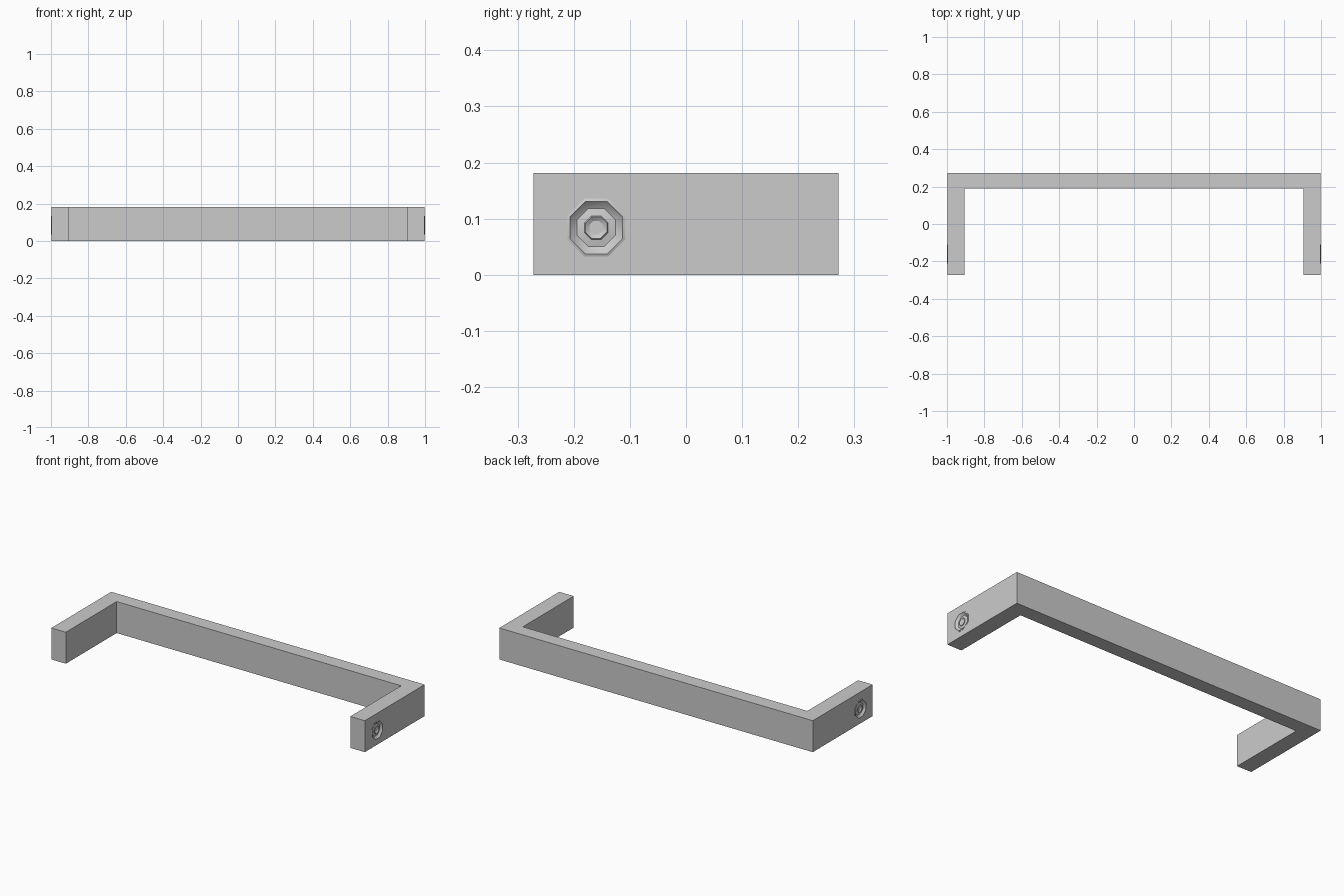
import bpy, bmesh, math

if "Cube" in bpy.data.objects:
    bpy.data.objects.remove(bpy.data.objects["Cube"])

OUT, IN = 0.997, 0.905      # outer and inner x of the arms
FRONT, BACK, INNER = -0.272, 0.272, 0.19
HEIGHT = 0.181
BY, BZ = -0.16, 0.084       # bolt centre


def make(name, bm):
    bmesh.ops.recalc_face_normals(bm, faces=bm.faces)
    me = bpy.data.meshes.new(name)
    bm.to_mesh(me)
    bm.free()
    ob = bpy.data.objects.new(name, me)
    bpy.context.collection.objects.link(ob)
    return ob


def octagon_lathe(name, profile, side):
    """Closed octagonal solid along x from (apothem, x) pairs."""
    bm = bmesh.new()
    rings = []
    for a, x in profile:
        r = a / math.cos(math.pi / 8)
        rings.append([bm.verts.new((side * x,
                                    BY + r * math.cos(math.pi / 8 + k * math.pi / 4),
                                    BZ + r * math.sin(math.pi / 8 + k * math.pi / 4)))
                      for k in range(8)])
    for p, q in zip(rings, rings[1:]):
        for k in range(8):
            j = (k + 1) % 8
            bm.faces.new((p[k], p[j], q[j], q[k]))
    bm.faces.new(rings[0])
    bm.faces.new(rings[-1])
    return make(name, bm)


# U-shaped bar extruded from its plan outline
bm = bmesh.new()
outline = [(-OUT, FRONT), (-IN, FRONT), (-IN, INNER), (IN, INNER),
           (IN, FRONT), (OUT, FRONT), (OUT, BACK), (-OUT, BACK)]
face = bm.faces.new([bm.verts.new((x, y, 0)) for x, y in outline])
ext = bmesh.ops.extrude_face_region(bm, geom=[face])
bmesh.ops.translate(bm, vec=(0, 0, HEIGHT),
                    verts=[v for v in ext["geom"] if isinstance(v, bmesh.types.BMVert)])
bar = make("bumper_bar", bm)

# Countersunk seats and octagonal bolt heads on both arm ends
for side, label in ((-1, "left"), (1, "right")):
    cutter = octagon_lathe(label + "_seat_cutter", [(0.0515, 0.98), (0.0515, 1.02)], side)
    cutter.hide_render = True
    cutter.hide_set(True)
    mod = bar.modifiers.new(label + "_seat", "BOOLEAN")
    mod.operation = "DIFFERENCE"
    mod.solver = "EXACT"
    mod.object = cutter

    bolt = octagon_lathe(label + "_bolt", [
        (0.0515, 0.978), (0.0515, 0.998), (0.047, 1.0), (0.045, 0.997),
        (0.034, 0.989), (0.021, 0.992), (0.019, 0.995), (0.012, 0.99)], side)
    bpy.ops.object.select_all(action="DESELECT")
    bolt.select_set(True)
    bpy.context.view_layer.objects.active = bolt
    bpy.ops.object.shade_smooth_by_angle(angle=math.radians(30))
